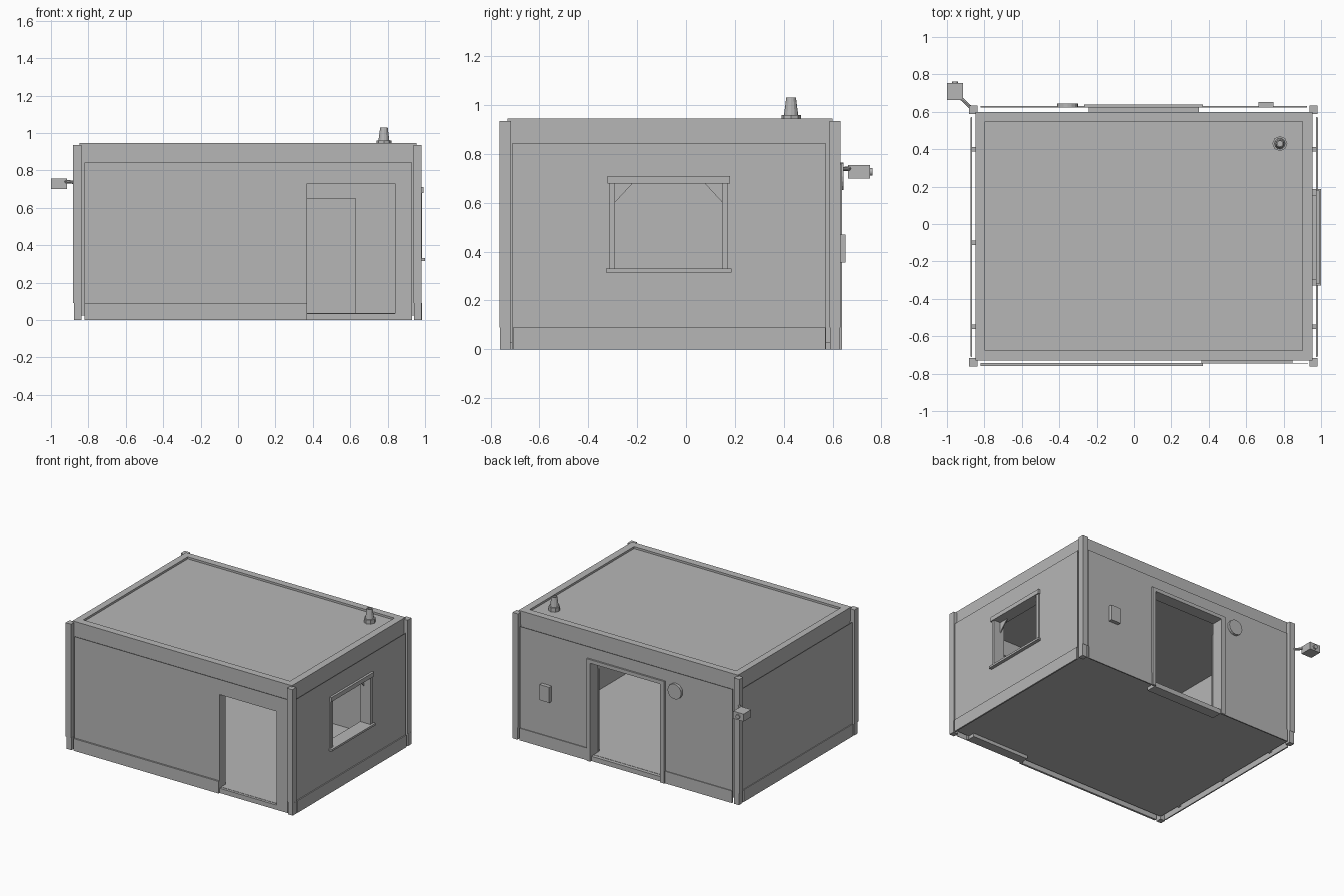
import bpy
from mathutils import Vector

if "Cube" in bpy.data.objects:
    bpy.data.objects.remove(bpy.data.objects["Cube"])

grey = bpy.data.materials.new("plain grey")
grey.diffuse_color = (0.47, 0.47, 0.47, 1)
grey.use_nodes = True
grey.node_tree.nodes["Principled BSDF"].inputs["Base Color"].default_value = grey.diffuse_color


def box(name, x0, x1, y0, y1, z0, z1):
    """Axis-aligned box from its limits."""
    v = [(x, y, z) for x in (x0, x1) for y in (y0, y1) for z in (z0, z1)]
    f = [(0, 1, 3, 2), (4, 6, 7, 5), (0, 4, 5, 1),
         (2, 3, 7, 6), (0, 2, 6, 4), (1, 5, 7, 3)]
    me = bpy.data.meshes.new(name)
    me.from_pydata(v, [], f)
    me.materials.append(grey)
    ob = bpy.data.objects.new(name, me)
    bpy.context.collection.objects.link(ob)
    return ob


def cone(name, r1, r2, z0, z1, loc, sides, rot=(0, 0, 0)):
    """Cylinder or cone whose axis runs from z0 to z1 above loc."""
    bpy.ops.mesh.primitive_cone_add(vertices=sides, radius1=r1, radius2=r2, depth=z1 - z0,
                                    location=(loc[0], loc[1], loc[2] + (z0 + z1) / 2),
                                    rotation=rot)
    ob = bpy.context.object
    ob.name = name
    ob.data.materials.append(grey)
    return ob


def cut(ob, *cutters):
    for c in cutters:
        m = ob.modifiers.new("opening", 'BOOLEAN')
        m.operation, m.solver, m.object = 'DIFFERENCE', 'EXACT', c


# Cutters for the three openings
door_cut = box("front_door_cutter", .37, .84, -.80, -.60, -.02, .73)
gate_cut = box("back_door_cutter", -.235, .34, .50, .70, -.02, .73)
window_cut = box("window_cutter", .85, 1.05, -.29, .148, .33, .678)
for c in (door_cut, gate_cut, window_cut):
    c.hide_render = True
    c.hide_viewport = True
    c.display_type = 'WIRE'

# Inner shell: floor, walls, ceiling block and raised roof edge
box("floor", -.845, .952, -.728, .598, .025, .037)
shell = box("inner_walls", -.845, .952, -.728, .598, .03, .85)
room = box("room_cutter", -.797, .90, -.676, .548, -.1, .95)
room.hide_render = room.hide_viewport = True
cut(shell, room, door_cut, gate_cut, window_cut)
roof = box("roof", -.847, .954, -.73, .60, .845, .945)
recess = box("roof_recess_cutter", -.797, .90, -.676, .548, .93, 1.0)
recess.hide_render = recess.hide_viewport = True
cut(roof, recess)

# Thin outer cladding standing off the shell
front = box("front_panel", -.82, .93, -.747, -.744, 0, .842)
cut(front, door_cut)
back = box("back_panel", -.82, .925, .622, .625, 0, .842)
cut(back, gate_cut)
right = box("right_panel", .972, .975, -.712, .573, 0, .842)
cut(right, window_cut)
box("left_panel", -.868, -.865, -.712, .573, 0, .842)

# Skirting boards
box("front_skirting", -.82, .37, -.759, -.747, 0, .09)
box("back_skirting_right", .37, .925, .625, .631, 0, .09)
box("back_skirting_left", -.82, -.268, .625, .631, 0, .09)
box("right_skirting", .975, .983, -.708, .57, 0, .09)
box("left_skirting", -.874, -.868, -.708, .57, 0, .09)

# Stand-off brackets between shell and cladding
for y in (-.55, -.1, .4):
    box("right_bracket", .952, .973, y - .012, y + .012, .03, .05)
    box("left_bracket", -.866, -.845, y - .012, y + .012, .03, .05)

# Corner posts and their feet
for x in (-.859, .959):
    for y in (-.74, .61):
        box("corner_post", x - .022, x + .022, y - .023, y + .023, .09, .935)
        box("corner_foot", x - .017, x + .023, y - .021, y + .021, 0, .09)

# Front door lining and threshold
box("front_door_threshold", .37, .84, -.747, -.676, 0, .035)
box("front_door_head", .362, .848, -.746, -.726, .73, .738)
box("front_door_jamb", .362, .37, -.746, -.726, 0, .738)
box("front_door_jamb", .84, .848, -.746, -.726, 0, .738)

# Back doorway: lining, outer trim, threshold and parted sliding leaves
box("back_door_threshold", -.235, .34, .548, .624, 0, .035)
for x0, x1 in ((-.268, -.235), (.34, .37)):
    box("back_door_trim", x0, x1, .622, .638, 0, .73)
box("back_door_trim_head", -.268, .37, .622, .638, .73, .757)
box("back_door_lining_head", -.235, .34, .597, .623, .73, .738)
for x0, x1 in ((-.243, -.235), (.34, .348)):
    box("back_door_lining", x0, x1, .597, .623, .03, .738)
for x0, x1 in ((-.525, -.235), (.34, .63)):
    box("sliding_leaf", x0, x1, .53, .543, .037, .65)

# Window: lining, trim, hood, sill and corner gussets
for y0, y1 in ((-.298, -.29), (.148, .156)):
    box("window_lining", .95, .974, y0, y1, .322, .686)
for z0, z1 in ((.322, .33), (.678, .686)):
    box("window_lining", .95, .974, -.298, .156, z0, z1)
for y0, y1 in ((-.315, -.29), (.148, .172)):
    box("window_trim", .974, .984, y0, y1, .33, .678)
box("window_hood", .974, .992, -.322, .18, .678, .71)
box("window_sill", .95, 1.0, -.328, .186, .315, .33)
for y, s in ((-.29, 1), (.148, -1)):
    g = bpy.data.meshes.new("window_gusset")
    pts = [(x, y + dy * s, z) for x in (.925, .932)
           for dy, z in ((0, .678), (.07, .678), (0, .602))]
    g.from_pydata(pts, [], [(0, 1, 2), (5, 4, 3), (0, 3, 4, 1), (1, 4, 5, 2), (2, 5, 3, 0)])
    g.materials.append(grey)
    bpy.context.collection.objects.link(bpy.data.objects.new("window_gusset", g))

# Control box and round lamp on the back
box("control_box", .666, .746, .624, .653, .355, .47)
cone("round_lamp", .056, .056, -.01, .01, (-.355, .634, .708), 16, (1.5708, 0, 0))

# Roof vent with a hollow top
vent = (.78, .43, 0)
cone("vent_base", .04, .04, .928, .96, vent, 8)
pipe = cone("vent_pipe", .029, .02, .96, 1.03, vent, 12)
hole = cone("vent_hole_cutter", .014, .014, 1.0, 1.06, vent, 12)
hole.hide_render = hole.hide_viewport = True
cut(pipe, hole)

# Corner camera on an arm
box("camera_body", -1.0, -.915, .663, .753, .70, .755)
cone("camera_lens", .016, .016, -.008, .008, (-.957, .755, .727), 12, (1.5708, 0, 0))
a, b = Vector((-.86, .61, .735)), Vector((-.922, .67, .74))
arm = cone("camera_arm", .009, .009, 0, (b - a).length, (0, 0, 0), 8)
arm.location = (a + b) / 2
arm.rotation_euler = (b - a).to_track_quat('Z', 'Y').to_euler()

# Bake the openings, then remove the cutters
bpy.context.view_layer.update()
deps = bpy.context.evaluated_depsgraph_get()
for ob in list(bpy.data.objects):
    if ob.modifiers:
        mesh = bpy.data.meshes.new_from_object(ob.evaluated_get(deps))
        ob.modifiers.clear()
        ob.data = mesh
for ob in list(bpy.data.objects):
    if "cutter" in ob.name:
        bpy.data.objects.remove(ob)
